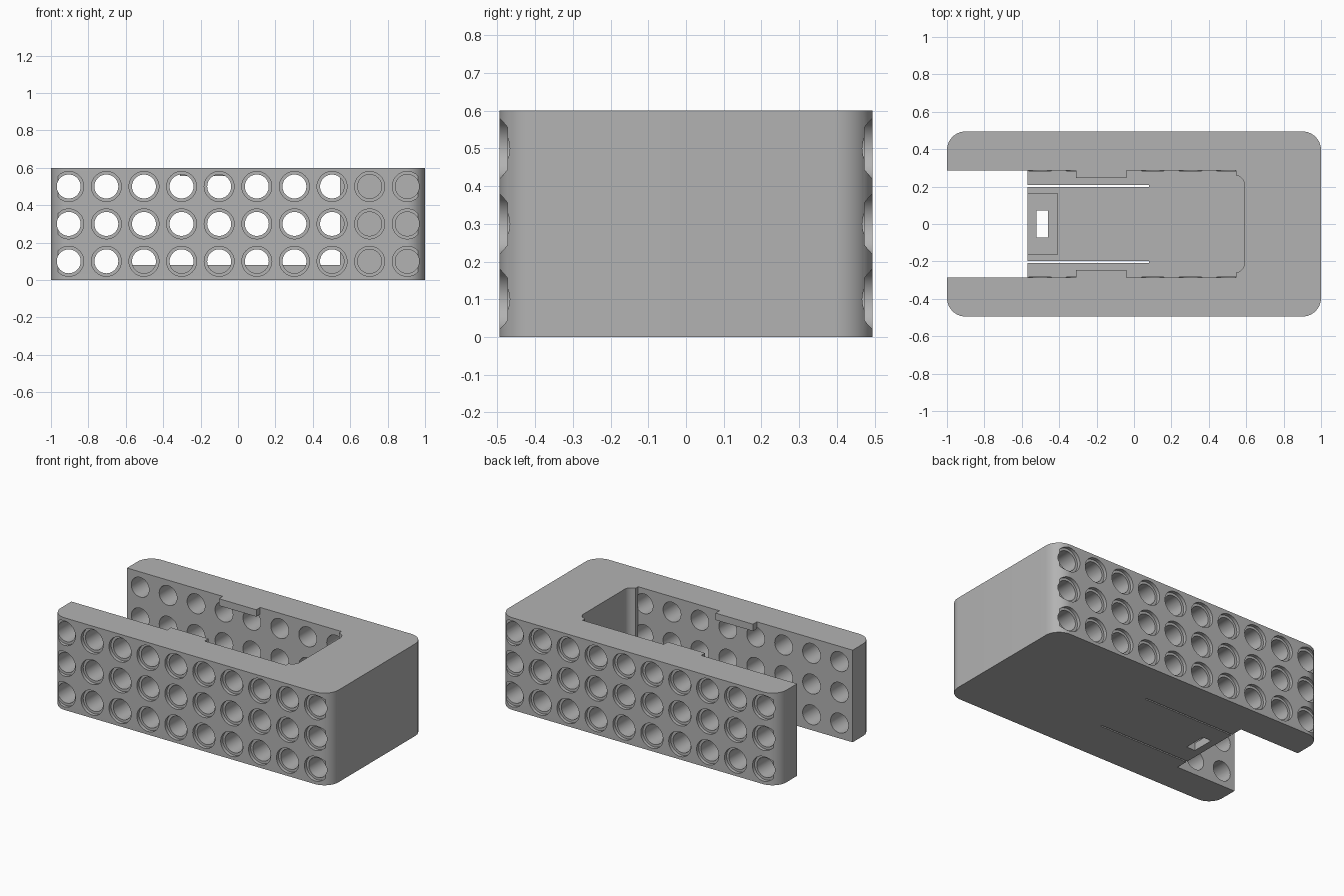
import bpy, bmesh, math

cube = bpy.data.objects.get("Cube")
if cube:
    bpy.data.objects.remove(cube, do_unlink=True)

grey = bpy.data.materials.new("plain grey")
grey.use_nodes = True
COLOUR = (0.45, 0.45, 0.45, 1)
grey.diffuse_color = COLOUR
grey.node_tree.nodes["Principled BSDF"].inputs["Base Color"].default_value = COLOUR


def make_object(name, bm):
    bmesh.ops.recalc_face_normals(bm, faces=bm.faces)
    mesh = bpy.data.meshes.new(name)
    bm.to_mesh(mesh)
    bm.free()
    mesh.materials.append(grey)
    obj = bpy.data.objects.new(name, mesh)
    bpy.context.collection.objects.link(obj)
    return obj


def add_prism(bm, outline, z0, z1):
    low = [bm.verts.new((x, y, z0)) for x, y in outline]
    high = [bm.verts.new((x, y, z1)) for x, y in outline]
    bm.faces.new(low)
    bm.faces.new(high)
    n = len(outline)
    for i in range(n):
        j = (i + 1) % n
        bm.faces.new((low[i], low[j], high[j], high[i]))


def prism(name, outline, z0, z1):
    bm = bmesh.new()
    add_prism(bm, outline, z0, z1)
    return make_object(name, bm)


def rect(x0, x1, y0, y1):
    return [(x0, y0), (x1, y0), (x1, y1), (x0, y1)]


def arc(cx, cy, r, start, steps=12):
    """Quarter turn, counter-clockwise from the start angle in degrees."""
    return [(cx + r * math.cos(a), cy + r * math.sin(a))
            for a in (math.radians(start + 90 * i / steps) for i in range(steps + 1))]


def cut(target, cutter):
    mod = target.modifiers.new("cut", 'BOOLEAN')
    mod.operation = 'DIFFERENCE'
    mod.solver = 'EXACT'
    mod.object = cutter
    bpy.context.view_layer.objects.active = target
    bpy.ops.object.modifier_apply(modifier=mod.name)
    bpy.data.objects.remove(cutter, do_unlink=True)


HEIGHT, HALF_Y, CORNER = 0.6, 0.495, 0.1
WALL_Y, FLOOR, FLOOR_EDGE = 0.286, 0.08, -0.57

# Outer block with rounded upright corners
cx, cy = 1 - CORNER, HALF_Y - CORNER
body = prism("holder_body",
             arc(cx, cy, CORNER, 0) + arc(-cx, cy, CORNER, 90)
             + arc(-cx, -cy, CORNER, 180) + arc(cx, -cy, CORNER, 270), 0, HEIGHT)

# Main cavity with stepped, rounded inner end; the retaining lips stay solid
end = arc(0.54, 0.21, 0.05, 0)[:-1] + [(0.545, 0.26), (0.545, WALL_Y)]
outline = [(x, -y) for x, y in reversed(end)] + end + [(-1.2, WALL_Y), (-1.2, -WALL_Y)]
cavity = prism("cavity_cutter", outline, FLOOR, 0.7)
for y0, y1 in ((0.246, 0.4), (-0.4, -0.246)):
    cut(cavity, prism("lip_keeper", rect(-0.31, -0.04, y0, y1), 0.555, 0.9))
cut(body, cavity)

# Open end where the floor stops
cut(body, prism("opening_cutter", rect(-1.2, FLOOR_EDGE, -WALL_Y, WALL_Y), -0.1, 0.2))

# Spring tongue: two slits, a shallow recess and a small window
for side in (-1, 1):
    cut(body, prism("slit_cutter",
                    rect(-0.7, 0.08, side * 0.203 - 0.005, side * 0.203 + 0.005), -0.1, 0.2))
cut(body, prism("recess_cutter", rect(-0.7, -0.41, -0.162, 0.162), 0.05, 0.2))
cut(body, prism("window_cutter", rect(-0.522, -0.46, -0.073, 0.073), -0.1, 0.2))

# Grid of counterbored side holes
SIDES = 40
bm = bmesh.new()
profile = [(0.08, 0.6), (0.08, 0.473), (0.064, 0.473), (0.064, 0.284)]
for side in (-1, 1):
    for col in range(10):
        for row in range(3):
            x, z = -0.905 + col * 0.2011, 0.1 + row * 0.2
            rings = [[bm.verts.new((x + r * math.cos(t), side * y, z + r * math.sin(t)))
                      for t in (math.tau * i / SIDES for i in range(SIDES))]
                     for r, y in profile]
            bm.faces.new(rings[0])
            bm.faces.new(rings[-1])
            for a, b in zip(rings, rings[1:]):
                for i in range(SIDES):
                    j = (i + 1) % SIDES
                    bm.faces.new((a[i], a[j], b[j], b[i]))
cut(body, make_object("hole_cutter", bm))

# Smooth the curved walls, keep the edges crisp
bpy.ops.object.select_all(action='DESELECT')
body.select_set(True)
bpy.context.view_layer.objects.active = body
bpy.ops.object.shade_smooth_by_angle(angle=math.radians(30))
